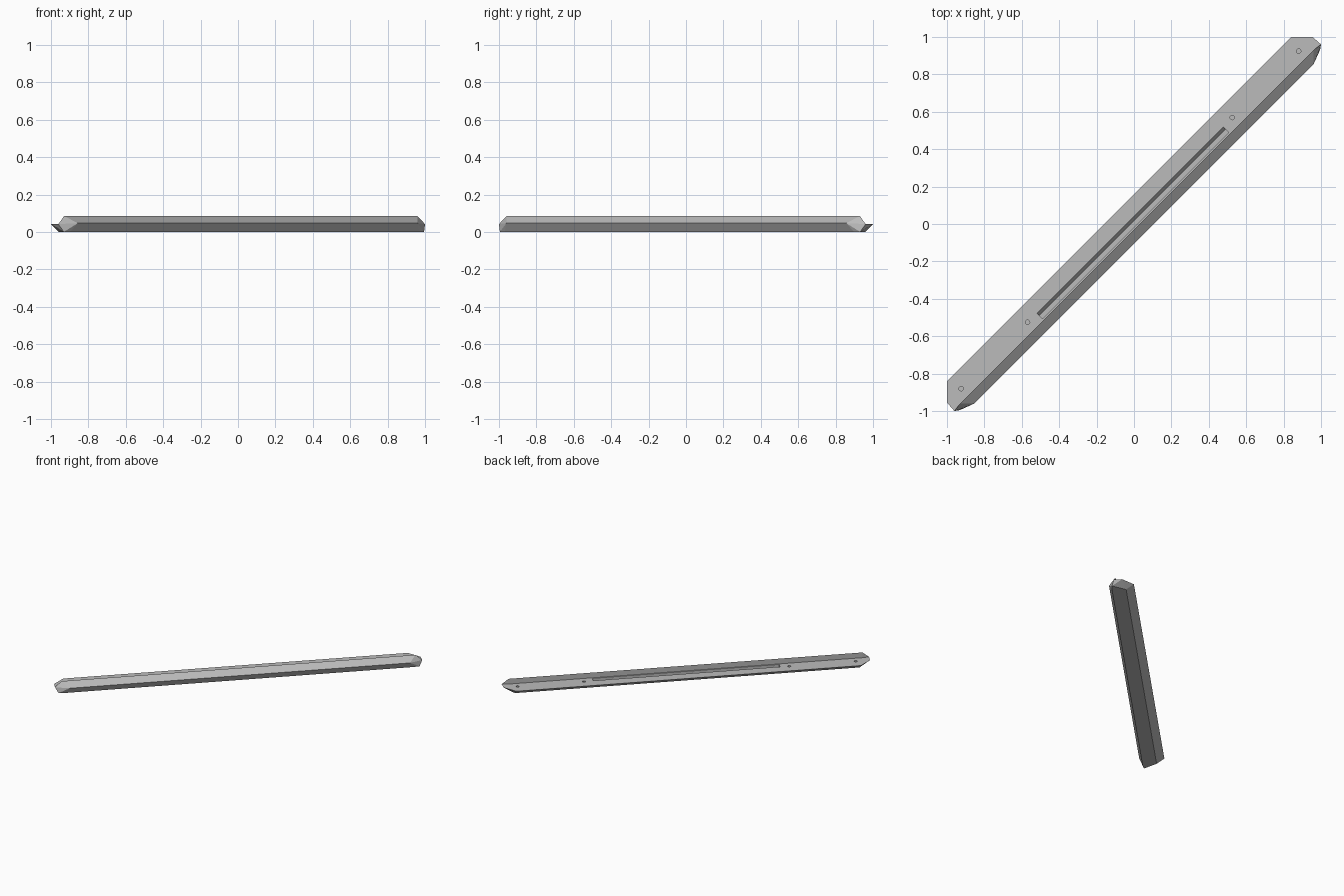
import bpy, bmesh, math
from mathutils import Matrix, Vector

cube = bpy.data.objects.get("Cube")
if cube:
    bpy.data.objects.remove(cube, do_unlink=True)

grey = bpy.data.materials.new("plain grey")
grey.use_nodes = True
grey.diffuse_color = (0.5, 0.5, 0.5, 1)
grey.node_tree.nodes["Principled BSDF"].inputs["Base Color"].default_value = (0.5, 0.5, 0.5, 1)

TURN = Matrix.Rotation(math.radians(45), 4, "Z")   # the bar lies on the diagonal
RIM = 0.042                                       # height of the flat ledge


def finish(name, bm):
    """Turn a bmesh, built along x, into a diagonal object."""
    bmesh.ops.recalc_face_normals(bm, faces=bm.faces)
    bm.transform(TURN)
    mesh = bpy.data.meshes.new(name)
    bm.to_mesh(mesh)
    bm.free()
    mesh.materials.append(grey)
    obj = bpy.data.objects.new(name, mesh)
    bpy.context.collection.objects.link(obj)
    return obj


def mirrored_hull(name, corners):
    """Convex solid from the corners of one end, mirrored to the other end."""
    bm = bmesh.new()
    for along, across, z in corners:
        for side in (1, -1):
            bm.verts.new((side * along, across, z))
    hull = bmesh.ops.convex_hull(bm, input=bm.verts)
    loose = [v for v in hull["geom_interior"] if isinstance(v, bmesh.types.BMVert)]
    bmesh.ops.delete(bm, geom=loose, context="VERTS")
    bmesh.ops.dissolve_limit(bm, angle_limit=0.01, verts=bm.verts, edges=bm.edges)
    return finish(name, bm)


def boolean(target, other, operation):
    mod = target.modifiers.new(operation.title(), "BOOLEAN")
    mod.operation = operation
    mod.solver = "EXACT"
    mod.object = other
    bpy.context.view_layer.objects.active = target
    bpy.ops.object.modifier_apply(modifier=mod.name)
    bpy.data.objects.remove(other, do_unlink=True)


# Ledge: flat top, undercut back side and pointed ends
bar = mirrored_hull("diagonal_bar", [
    (1.30, 0.113, RIM), (1.382, 0.032, RIM), (1.386, -0.028, RIM),
    (1.30, 0.055, 0), (1.362, -0.045, 0), (1.30, -0.045, RIM),
])

# Ridge: upright wall towards the ledge, sloped front with an undercut
ridge = mirrored_hull("ridge", [
    (1.336, -0.021, 0.085), (1.386, -0.028, RIM), (1.285, -0.074, 0.047),
    (1.32, -0.05, 0), (1.362, -0.045, 0), (1.336, -0.021, RIM - 0.004),
])
boolean(bar, ridge, "UNION")

# Long groove with one sloping wall
groove = mirrored_hull("groove_cutter", [
    (0.705, 0.031, RIM + 0.002), (0.705, -0.012, RIM + 0.002),
    (0.705, 0.012, 0.022), (0.705, -0.012, 0.022),
])
boolean(bar, groove, "DIFFERENCE")

# Four screw holes along the ledge
holes = bmesh.new()
for along in (-1.276, -0.774, 0.774, 1.276):
    bmesh.ops.create_cone(holes, cap_ends=True, segments=16, radius1=0.012,
                          radius2=0.012, depth=0.04,
                          matrix=Matrix.Translation(Vector((along, 0.031, RIM))))
boolean(bar, finish("hole_cutter", holes), "DIFFERENCE")
